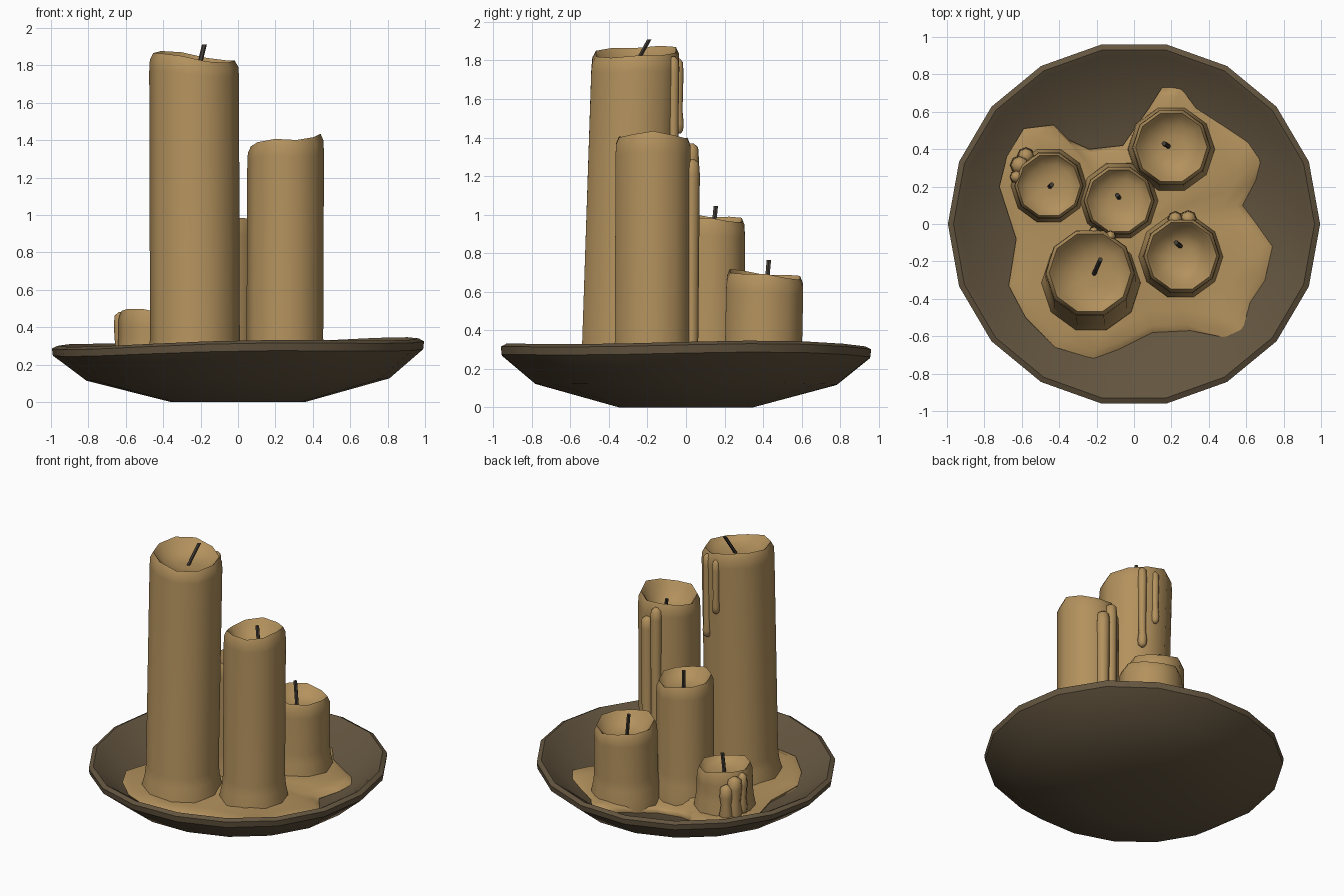
import bpy, bmesh, math
from mathutils import Vector

if "Cube" in bpy.data.objects:
    bpy.data.objects.remove(bpy.data.objects["Cube"])


def material(name, rgb):
    m = bpy.data.materials.new(name)
    m.diffuse_color = (*rgb, 1)
    m.use_nodes = True
    m.node_tree.nodes["Principled BSDF"].inputs["Base Color"].default_value = m.diffuse_color
    return m


WAX = material("beeswax", (0.45, 0.285, 0.11))
BOWL = material("dark bowl", (0.125, 0.09, 0.05))
WICK = material("burnt wick", (0.06, 0.05, 0.04))


def loft(name, rings, mat, angle=50):
    """Skin a stack of equal-sized point rings and cap both ends."""
    bm = bmesh.new()
    rows = [[bm.verts.new(p) for p in ring] for ring in rings]
    n = len(rows[0])
    for a, b in zip(rows, rows[1:]):
        for i in range(n):
            j = (i + 1) % n
            bm.faces.new((a[i], a[j], b[j], b[i]))
    for row in (rows[0], rows[-1]):
        c = bm.verts.new(sum((v.co for v in row), Vector()) / n)
        for i in range(n):
            bm.faces.new((row[i], row[(i + 1) % n], c))
    bmesh.ops.recalc_face_normals(bm, faces=bm.faces)
    me = bpy.data.meshes.new(name)
    bm.to_mesh(me)
    bm.free()
    me.materials.append(mat)
    ob = bpy.data.objects.new(name, me)
    bpy.context.collection.objects.link(ob)
    bpy.ops.object.select_all(action='DESELECT')
    ob.select_set(True)
    bpy.context.view_layer.objects.active = ob
    bpy.ops.object.shade_smooth_by_angle(angle=math.radians(angle))
    return ob


def circle(cx, cy, r, n):
    return [(cx + r * math.cos(t), cy + r * math.sin(t), t)
            for t in (2 * math.pi * i / n for i in range(n))]


# Shallow bowl, 18 sides, rim slightly higher on the right
profile = [(0.36, 0), (0.81, 0.12), (0.99, 0.265), (0.995, 0.305), (0.965, 0.32),
           (0.93, 0.30), (0.76, 0.17), (0.36, 0.09)]
loft("bowl", [[(x, y * 0.98, z + 0.065 * x * z + 0.008 * math.sin(3 * t) * z / 0.3)
               for x, y, t in circle(0, 0, r, 18)] for r, z in profile], BOWL, 40)


def floor_z(r):
    if r < 0.76:
        return 0.09 + 0.08 * max(0, r - 0.36) / 0.4
    return 0.17 + 0.13 * (r - 0.76) / 0.17


# Melted wax puddle, draped over the bowl floor
outline = [(0.08, 0.62), (0.15, 0.73), (0.25, 0.73), (0.33, 0.62), (0.50, 0.51), (0.62, 0.43),
           (0.68, 0.35), (0.65, 0.23), (0.58, 0.10), (0.64, 0.02), (0.74, -0.12), (0.70, -0.30),
           (0.62, -0.42), (0.58, -0.57), (0.50, -0.61), (0.30, -0.57), (0.10, -0.58),
           (-0.08, -0.67), (-0.22, -0.72), (-0.42, -0.66), (-0.58, -0.50), (-0.67, -0.33),
           (-0.63, -0.08), (-0.72, 0.20), (-0.68, 0.36), (-0.59, 0.51), (-0.43, 0.53),
           (-0.35, 0.45), (-0.24, 0.40), (-0.06, 0.42)]
rings = []
for s, lift in ((0.97, -0.02), (1.0, 0.012), (0.94, 0.04), (0.8, 0.05), (0.4, 0.11)):
    rings.append([(x * s, y * s, floor_z(math.hypot(x, y) * s) + lift) for x, y in outline])
loft("wax_puddle", rings, WAX, 60)


def candle(name, top, base, r, h, tilt, tilt_dir, wave, depth, wick):
    """Pillar candle with a flared foot, an uneven lip and a melted hollow."""
    prof = [(1.12, 0.12, 0), (1.1, 0.20, 0), (1.03, 0.27, 0), (1.0, 0.34, 0),
            (1.0, h - 0.09, 0.6), (0.985, h - 0.035, 1), (0.91, h, 1), (0.83, h - 0.02, 1),
            (0.64, h - depth * 0.75, 0.4), (0.3, h - depth, 0)]
    rows = []
    for f, z, w in prof:
        k = (z - 0.2) / (h - 0.2)
        cx = base[0] + (top[0] - base[0]) * k
        cy = base[1] + (top[1] - base[1]) * k
        rows.append([(x, y, z + w * (tilt * math.cos(t - math.radians(tilt_dir))
                                     + wave * math.cos(3 * t)))
                     for x, y, t in circle(cx, cy, r * f, 10)])
    loft(name, rows, WAX, 75)
    # Leaning wick
    (x0, y0), (x1, y1), zt = wick
    a, b = Vector((x0, y0, h - depth - 0.01)), Vector((x1, y1, zt))
    loft(name + "_wick", [[(p.x + u, p.y + v, p.z) for u, v, _ in circle(0, 0, 0.013, 6)]
                          for p in (a, a.lerp(b, 0.5), b)], WICK)


candle("tall_candle", (-0.235, -0.26), (-0.23, -0.315), 0.24, 1.845, 0.03, 160, 0.008, 0.07,
       ((-0.215, -0.27), (-0.18, -0.19), 1.91))
candle("second_candle", (0.255, -0.17), (0.25, -0.175), 0.205, 1.40, 0.022, -10, 0.012, 0.12,
       ((0.25, -0.12), (0.225, -0.10), 1.385))
candle("middle_candle", (-0.08, 0.125), (-0.08, 0.125), 0.19, 0.985, 0.018, 230, 0.01, 0.07,
       ((-0.08, 0.14), (-0.09, 0.155), 1.045))
candle("back_candle", (0.2, 0.41), (0.2, 0.40), 0.21, 0.69, 0.02, 250, 0.01, 0.09,
       ((0.185, 0.415), (0.16, 0.43), 0.765))
candle("short_candle", (-0.455, 0.205), (-0.455, 0.205), 0.185, 0.485, 0.012, 180, 0.01, 0.06,
       ((-0.45, 0.2), (-0.44, 0.21), 0.56))


def drip(name, centre, radius, angle, z_top, z_end, w):
    """Wax run down a candle side, ending in a fat bead."""
    t = math.radians(angle)
    x, y = centre[0] + radius * math.cos(t), centre[1] + radius * math.sin(t)
    steps = [(0.3, z_top), (0.9, z_top - 0.02), (1.0, z_top - 0.08), (0.8, z_end + 0.12),
             (1.05, z_end + 0.05), (0.9, z_end + 0.015), (0.4, z_end)]
    loft(name, [[(u, v, z) for u, v, _ in circle(x, y, w * f, 8)] for f, z in steps], WAX, 75)


# Wax drips
drip("tall_drip_long", (-0.235, -0.27), 0.232, 62, 1.82, 1.22, 0.03)
drip("tall_drip_short", (-0.235, -0.27), 0.232, 85, 1.81, 1.42, 0.026)
drip("second_drip_long", (0.255, -0.17), 0.2, 100, 1.37, 0.2, 0.04)
drip("second_drip_short", (0.255, -0.17), 0.2, 80, 1.29, 0.18, 0.045)
drip("short_drip_left", (-0.455, 0.205), 0.18, 165, 0.48, 0.18, 0.035)
drip("short_drip_middle", (-0.455, 0.205), 0.19, 145, 0.47, 0.16, 0.05)
drip("short_drip_back", (-0.455, 0.205), 0.2, 128, 0.42, 0.16, 0.045)
